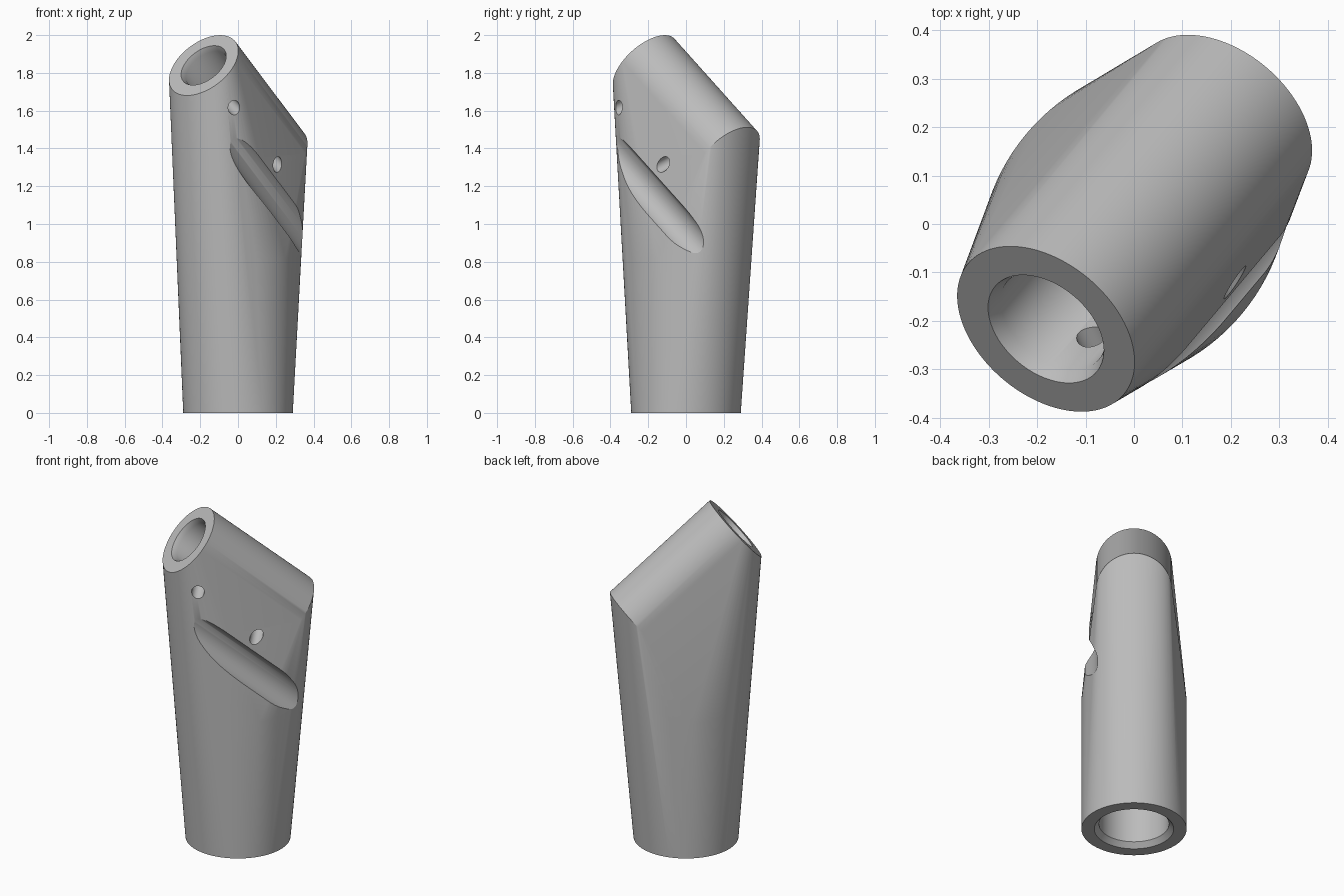
import bpy, bmesh, math
from mathutils import Vector, Matrix

cube = bpy.data.objects.get("Cube")
if cube:
    bpy.data.objects.remove(cube, do_unlink=True)

grey = bpy.data.materials.new("plain_grey")
grey.use_nodes = True
colour = (0.5, 0.5, 0.5, 1)
grey.diffuse_color = colour
grey.node_tree.nodes["Principled BSDF"].inputs["Base Color"].default_value = colour

SIDES = 96
turn = Matrix.Rotation(math.radians(50), 4, 'Z')

# Local frame: x runs towards the back of the profile, -y is the grooved side
tube_start = Vector((-0.283, 0, 1.84))
tube_dir = Vector((0.76, 0, -0.65)).normalized()
tube_down = Vector((-0.65, 0, -0.76)).normalized()
side = Vector((0, -1, 0))


def on_tube(along, down=0, out=0):
    return tube_start + tube_dir * along + tube_down * down + side * out


def ring(bm, centre, a, b):
    angles = [2 * math.pi * i / SIDES for i in range(SIDES)]
    return [bm.verts.new(centre + a * math.cos(t) + b * math.sin(t)) for t in angles]


def make_object(name, bm):
    bmesh.ops.recalc_face_normals(bm, faces=bm.faces[:])
    mesh = bpy.data.meshes.new(name)
    bm.to_mesh(mesh)
    bm.free()
    mesh.materials.append(grey)
    obj = bpy.data.objects.new(name, mesh)
    obj.matrix_world = turn
    bpy.context.collection.objects.link(obj)
    return obj


def round_cutter(name, start, direction, stations):
    """Turned solid from (distance, radius) stations along a direction."""
    bm = bmesh.new()
    d = direction.normalized()
    a = d.orthogonal().normalized()
    b = d.cross(a)
    rings = [ring(bm, start + d * s, a * r, b * r) for s, r in stations]
    for low, high in zip(rings, rings[1:]):
        for i in range(SIDES):
            j = (i + 1) % SIDES
            bm.faces.new((low[i], low[j], high[j], high[i]))
    bm.faces.new(rings[0])
    bm.faces.new(rings[-1])
    obj = make_object(name, bm)
    obj.hide_render = True
    return obj


# Body: skin stretched over the base, the waist and both ends of the slanted tube
X, Y, Z = Vector((1, 0, 0)), Vector((0, 1, 0)), Vector((0, 0, 1))
bm = bmesh.new()
ring(bm, Vector(), X * 0.29, Y * 0.29)
ring(bm, Z * 0.82, X * 0.353, Y * 0.29)
for along in (0, 0.75):
    ring(bm, on_tube(along), tube_down * 0.21, Y * 0.21)
hull = bmesh.ops.convex_hull(bm, input=bm.verts[:])
loose = [v for v in bm.verts if not v.link_faces]
bmesh.ops.delete(bm, geom=loose, context='VERTS')
bmesh.ops.dissolve_limit(bm, angle_limit=0.002, verts=bm.verts[:], edges=bm.edges[:])
body = make_object("angled_socket_body", bm)

# Bores with chamfered mouths, side groove and the two radial pin holes
cutters = [
    round_cutter("base_bore", Vector(), Z,
                 [(-0.03, 0.245), (0.03, 0.193), (0.95, 0.193)]),
    round_cutter("tube_bore", on_tube(0), tube_dir,
                 [(-0.03, 0.15), (0.03, 0.124), (0.68, 0.124)]),
    round_cutter("side_groove", on_tube(-0.2, 0.345, 0.30), tube_dir,
                 [(0, 0.1), (1.6, 0.1)]),
]
for along in (0.143, 0.588):
    inner, outer = on_tube(along, 0.06, 0.045), on_tube(along, 0.25, 0.33)
    cutters.append(round_cutter("pin_hole", inner, outer - inner,
                                [(0, 0.035), ((outer - inner).length, 0.035)]))

bpy.ops.object.select_all(action='DESELECT')
bpy.context.view_layer.objects.active = body
body.select_set(True)
for cutter in cutters:
    mod = body.modifiers.new(cutter.name, 'BOOLEAN')
    mod.operation = 'DIFFERENCE'
    mod.solver = 'EXACT'
    mod.object = cutter
    bpy.ops.object.modifier_apply(modifier=mod.name)
    bpy.data.objects.remove(cutter, do_unlink=True)

bpy.ops.object.shade_smooth_by_angle(angle=math.radians(25))
